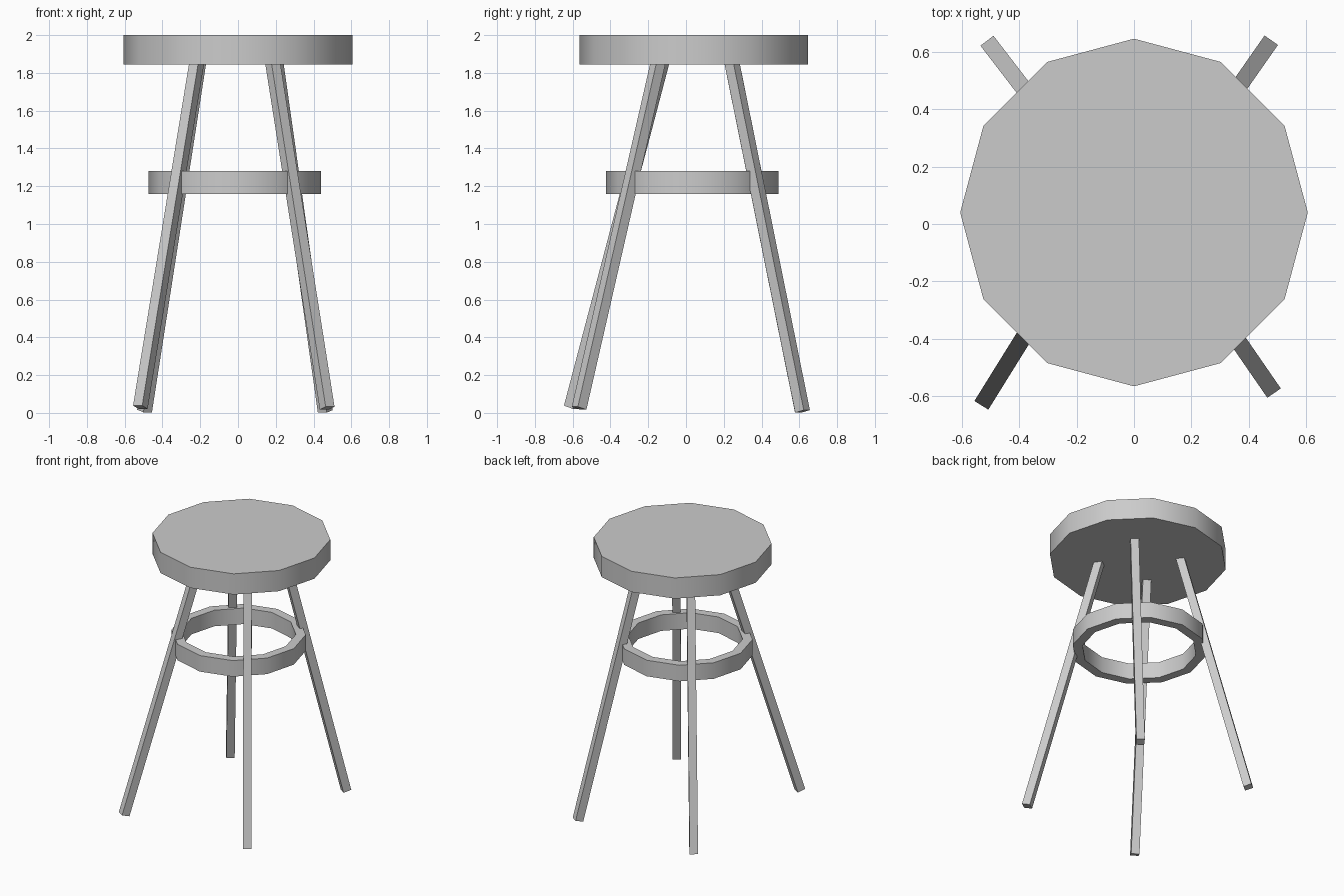
import bpy, bmesh, math
from mathutils import Vector, Matrix

if "Cube" in bpy.data.objects:
    bpy.data.objects.remove(bpy.data.objects["Cube"])

SIDES = 12


def finish(bm, name, smooth=False):
    bmesh.ops.recalc_face_normals(bm, faces=bm.faces)
    me = bpy.data.meshes.new(name)
    bm.to_mesh(me)
    bm.free()
    ob = bpy.data.objects.new(name, me)
    bpy.context.collection.objects.link(ob)
    if smooth:
        bpy.ops.object.select_all(action='DESELECT')
        ob.select_set(True)
        bpy.context.view_layer.objects.active = ob
        bpy.ops.object.shade_smooth_by_angle(angle=math.radians(35))
    return ob


def disc(name, centre, radius, z0, z1):
    bm = bmesh.new()
    bmesh.ops.create_cone(bm, cap_ends=True, segments=SIDES,
                          radius1=radius, radius2=radius, depth=z1 - z0,
                          matrix=Matrix.Translation((*centre, (z0 + z1) / 2)))
    return finish(bm, name, True)


def ring(name, centre, r_out, r_in, z0, z1):
    bm = bmesh.new()
    loops = []
    for i in range(SIDES):
        a = 2 * math.pi * i / SIDES
        loops.append([bm.verts.new((centre[0] + r * math.cos(a), centre[1] + r * math.sin(a), z))
                      for r, z in ((r_out, z0), (r_out, z1), (r_in, z1), (r_in, z0))])
    for i in range(SIDES):
        a, b = loops[i], loops[(i + 1) % SIDES]
        for k in range(4):
            m = (k + 1) % 4
            bm.faces.new((a[k], b[k], b[m], a[m]))
    return finish(bm, name, True)


def leg(name, foot, top, size=0.057):
    # square bar turned so one face looks along its own splay
    foot, top = Vector(foot), Vector(top)
    axis = (top - foot).normalized()
    top = top + axis * 0.03
    side = axis.cross(Vector((0, 0, 1))).normalized()
    out = axis.cross(side)
    rot = Matrix((side, out, axis)).transposed().to_4x4()
    bm = bmesh.new()
    bmesh.ops.create_cube(bm, size=1, matrix=Matrix.Translation((foot + top) / 2) @ rot
                          @ Matrix.Diagonal((size, size, (top - foot).length, 1)))
    return finish(bm, name)


# seat and foot ring
disc("seat", (0, 0.04), 0.605, 1.845, 2.0)
ring("foot_ring", (-0.018, 0.033), 0.457, 0.39, 1.16, 1.28)

# slightly uneven splayed legs
legs = {
    "front_left_leg": ((-0.517, -0.608, 0.03), (-0.22, -0.13, 1.845)),
    "front_right_leg": ((0.472, -0.566, 0.025), (0.185, -0.15, 1.845)),
    "back_left_leg": ((-0.495, 0.616, 0.01), (-0.21, 0.245, 1.845)),
    "back_right_leg": ((0.462, 0.617, 0.008), (0.202, 0.245, 1.845)),
}
for name, (foot, top) in legs.items():
    leg(name, foot, top)
